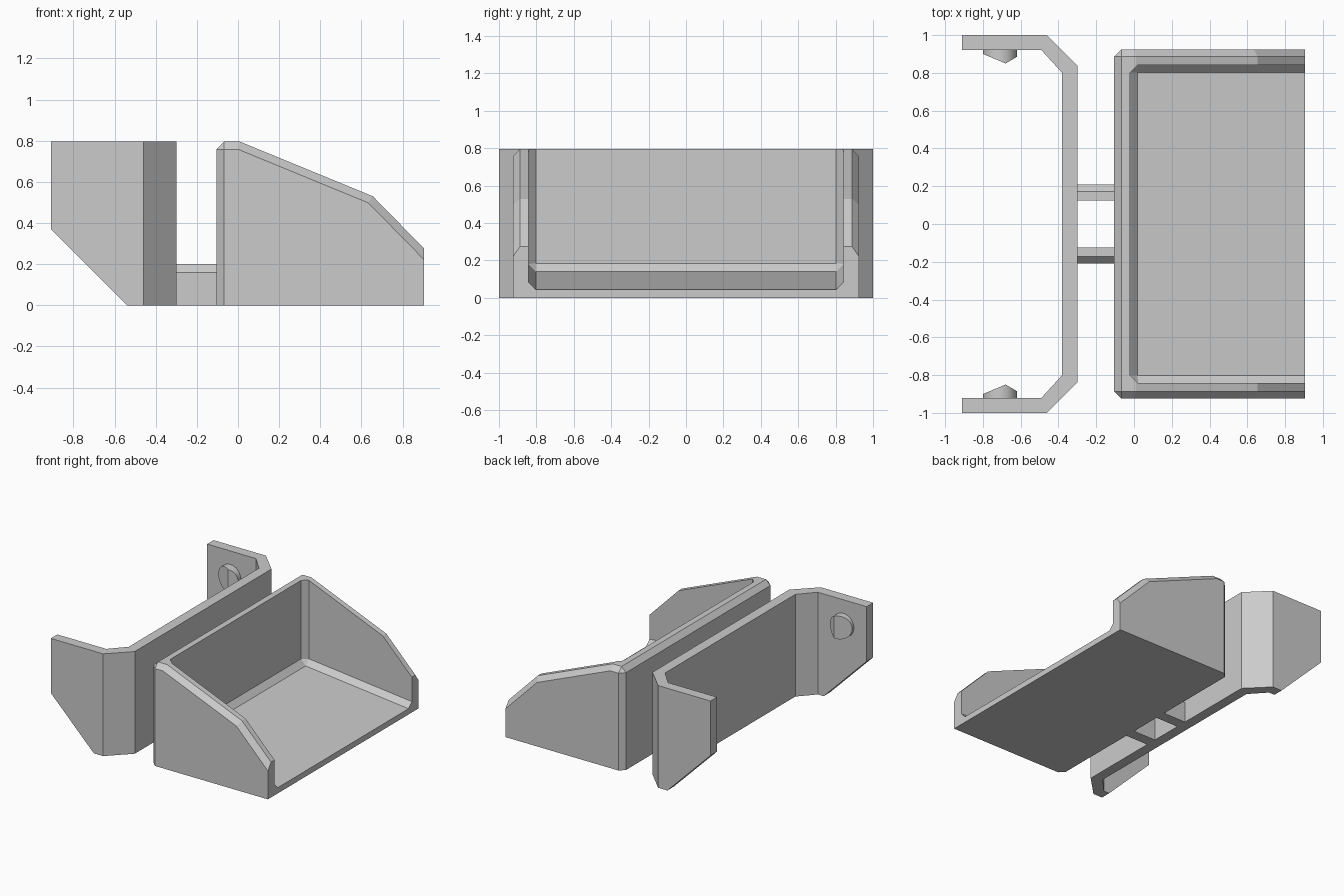
import bpy, bmesh
from math import radians
from mathutils import Vector, Matrix

if "Cube" in bpy.data.objects:
    bpy.data.objects.remove(bpy.data.objects["Cube"], do_unlink=True)

grey = bpy.data.materials.new("light grey plastic")
grey.use_nodes = True
grey.diffuse_color = (0.6, 0.6, 0.6, 1)
grey.node_tree.nodes["Principled BSDF"].inputs["Base Color"].default_value = (0.6, 0.6, 0.6, 1)


def prism(points, direction):
    """Extrude a closed polygon along a vector."""
    bm = bmesh.new()
    face = bm.faces.new([bm.verts.new(p) for p in points])
    new = bmesh.ops.extrude_face_region(bm, geom=[face])["geom"]
    verts = [g for g in new if isinstance(g, bmesh.types.BMVert)]
    bmesh.ops.translate(bm, verts=verts, vec=direction)
    bmesh.ops.recalc_face_normals(bm, faces=bm.faces)
    return bm


def chamfer(bm, rule, size):
    """Cut a flat chamfer on the edges chosen by a rule on their two ends."""
    edges = [e for e in bm.edges if rule(e.verts[0].co, e.verts[1].co)]
    bmesh.ops.bevel(bm, geom=edges, offset=size, segments=1, affect='EDGES')


def slice_off(bm, point, normal):
    """Remove the side the normal points to and cap the cut."""
    geom = bm.verts[:] + bm.edges[:] + bm.faces[:]
    cut = bmesh.ops.bisect_plane(bm, geom=geom, plane_co=point, plane_no=normal,
                                 clear_outer=True)["geom_cut"]
    edges = [g for g in cut if isinstance(g, bmesh.types.BMEdge)]
    bmesh.ops.edgeloop_fill(bm, edges=edges)


def finish(bm, name):
    bmesh.ops.recalc_face_normals(bm, faces=bm.faces)
    mesh = bpy.data.meshes.new(name)
    bm.to_mesh(mesh)
    bm.free()
    mesh.materials.append(grey)
    obj = bpy.data.objects.new(name, mesh)
    bpy.context.collection.objects.link(obj)
    return obj


HEIGHT = 0.795
FRONT = 0.905

# Clip: bent strip with the lower outer corners cut away
half = [(-0.91, 0.92), (-0.91, 1), (-0.46, 1), (-0.3, 0.84)]
inner = [(-0.38, 0.8), (-0.49, 0.92)]
outline = half + [(x, -y) for x, y in reversed(half)]
outline += [(x, -y) for x, y in reversed(inner)] + inner
bm = prism([(x, y, 0) for x, y in outline], (0, 0, HEIGHT))
geom = bm.verts[:] + bm.edges[:] + bm.faces[:]
cut = bmesh.ops.bisect_plane(bm, geom=geom, plane_co=(-0.54, 0, 0),
                             plane_no=(-1, 0, -1), clear_outer=True)["geom_cut"]
bmesh.ops.holes_fill(bm, edges=[e for e in bm.edges if e.is_boundary])
finish(bm, "clip")

# Tray body: chamfered block with a sloping side profile
profile = [(-0.105, 0), (-0.105, HEIGHT), (0.01, HEIGHT), (0.655, 0.53),
           (FRONT, 0.275), (FRONT, 0)]
bm = prism([(x, -0.925, z) for x, z in profile], (0, 1.85, 0))


def outer_edge(a, b):
    side = abs(a.y - b.y) < 0.01
    back = a.x < -0.1 and b.x < -0.1
    top = min(a.z, b.z) > 0.2
    return (side and (back or top)) or (back and top)


chamfer(bm, outer_edge, 0.038)
tray = finish(bm, "tray")

# Tray hollow: floor falls gently toward the open end
BACK, END = -0.02, 1.2
floor = [(BACK, 0.145), (END, 0.013), (END, 1.2), (BACK, 1.2)]
bm = prism([(x, -0.843, z) for x, z in floor], (0, 1.686, 0))


def hollow_edge(a, b):
    low = max(a.z, b.z) < 0.5
    back = a.x < 0 and b.x < 0
    side = abs(a.y - b.y) < 0.01
    return (low and (back or side)) or (back and side)


chamfer(bm, hollow_edge, 0.04)
cutter = finish(bm, "tray_hollow_cutter")
cutter.hide_render = True
mod = tray.modifiers.new("hollow", 'BOOLEAN')
mod.operation = 'DIFFERENCE'
mod.solver = 'EXACT'
mod.object = cutter
bpy.context.view_layer.objects.active = tray
bpy.ops.object.modifier_apply(modifier=mod.name)
bpy.data.objects.remove(cutter, do_unlink=True)

for s, label in ((1, "back"), (-1, "front")):
    # Connecting bars with an outer top chamfer
    section = [(0.125, 0), (0.21, 0), (0.21, 0.16), (0.172, 0.2), (0.125, 0.2)]
    bm = prism([(-0.305, s * y, z) for y, z in section], (0.205, 0, 0))
    finish(bm, label + "_connecting_bar")

    # Snap bumps: round pegs cut to an off-centre ridge
    bm = bmesh.new()
    bmesh.ops.create_cone(bm, cap_ends=True, segments=48, radius1=0.09,
                          radius2=0.09, depth=0.14,
                          matrix=Matrix.Translation((-0.71, 0.9, 0.6))
                          @ Matrix.Rotation(radians(90), 4, 'X'))
    ridge = Vector((-0.68, 0.85, 0.6))
    slice_off(bm, ridge, (-0.42, -1, 0))
    slice_off(bm, ridge, (0.58, -1, 0))
    slice_off(bm, (0, 0.93, 0), (0, 1, 0))
    bmesh.ops.scale(bm, verts=bm.verts, vec=(1, s, 1))
    bump = finish(bm, label + "_snap_bump")
    bpy.ops.object.select_all(action='DESELECT')
    bump.select_set(True)
    bpy.context.view_layer.objects.active = bump
    bpy.ops.object.shade_smooth_by_angle(angle=radians(20))
